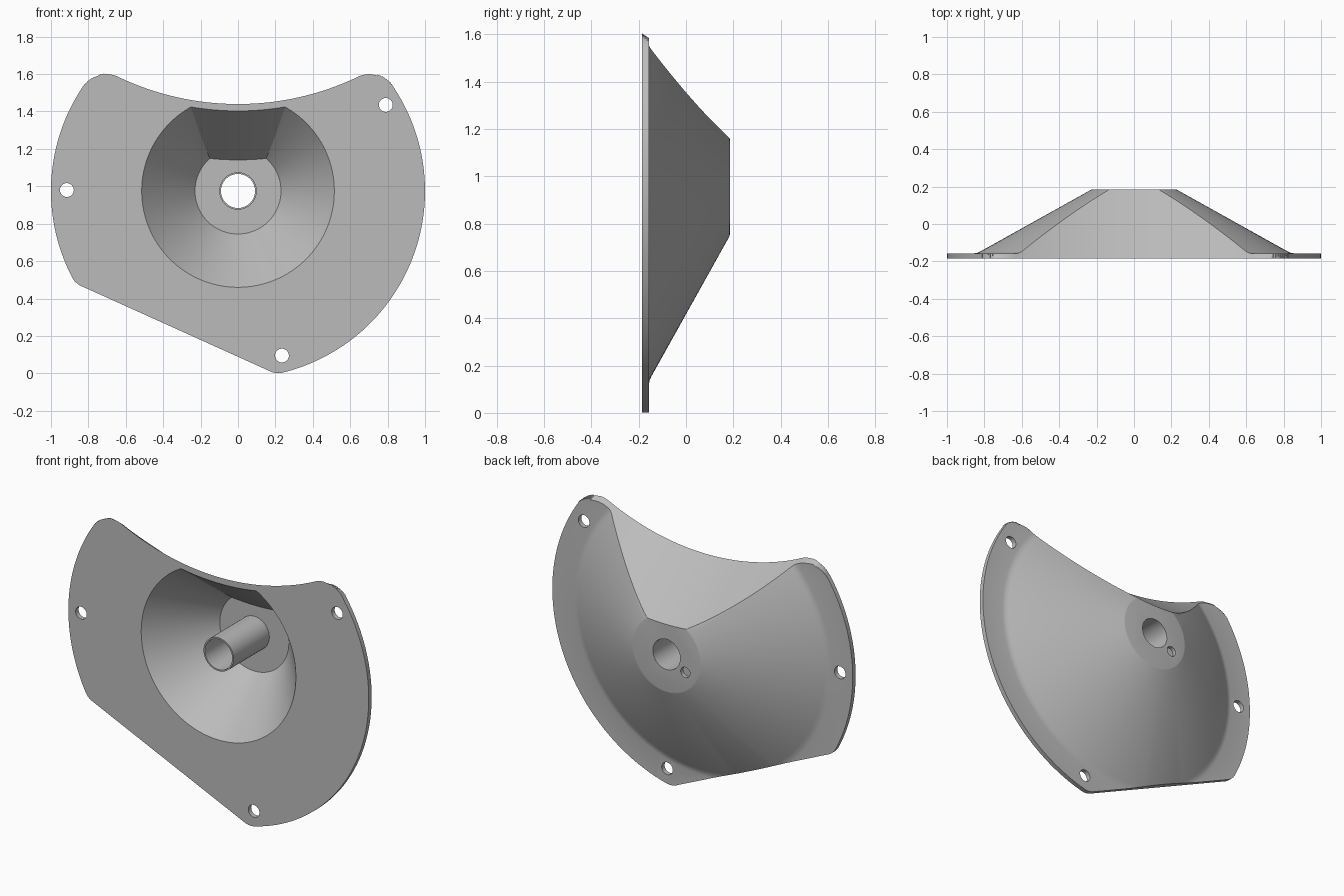
import bpy, bmesh, math
from math import sin, cos, atan2, sqrt, pi, radians

cube = bpy.data.objects.get("Cube")
if cube:
    bpy.data.objects.remove(cube, do_unlink=True)

AXIS_Z = 0.975           # height of the cone axis
FRONT, BACK = -0.185, 0.185
FLANGE = -0.157          # back face of the flange
SLOPE = 0.77             # fall of the scooped top towards the back

grey = bpy.data.materials.new("light_grey")
grey.use_nodes = True
grey.diffuse_color = (0.5, 0.5, 0.5, 1)
grey.node_tree.nodes["Principled BSDF"].inputs["Base Color"].default_value = (0.5, 0.5, 0.5, 1)


def skin(name, rings):
    """Closed solid from a stack of equal point rings."""
    bm = bmesh.new()
    rows = [[bm.verts.new(p) for p in ring] for ring in rings]
    n = len(rows[0])
    for a, b in zip(rows, rows[1:]):
        for i in range(n):
            j = (i + 1) % n
            bm.faces.new((a[i], a[j], b[j], b[i]))
    bm.faces.new(rows[0][::-1])
    bm.faces.new(rows[-1])
    bmesh.ops.recalc_face_normals(bm, faces=bm.faces)
    mesh = bpy.data.meshes.new(name)
    bm.to_mesh(mesh)
    bm.free()
    mesh.materials.append(grey)
    obj = bpy.data.objects.new(name, mesh)
    bpy.context.collection.objects.link(obj)
    return obj


def lathe(name, profile, x=0, z=AXIS_Z, n=128):
    """Turned solid about a y-parallel axis, profile of (radius, y)."""
    return skin(name, [[(x + r * cos(2 * pi * i / n), y, z + r * sin(2 * pi * i / n))
                        for i in range(n)] for r, y in profile])


def combine(obj, tool, operation):
    """Apply a boolean and discard the tool."""
    mod = obj.modifiers.new(operation.lower(), 'BOOLEAN')
    mod.operation, mod.object, mod.solver = operation, tool, 'EXACT'
    bpy.context.view_layer.update()
    result = bpy.data.meshes.new_from_object(
        obj.evaluated_get(bpy.context.evaluated_depsgraph_get()))
    obj.modifiers.clear()
    obj.data = result
    bpy.data.objects.remove(tool, do_unlink=True)


def arc(cx, cz, r, a0, a1, n, weight=lambda t: 0):
    return [(cx + r * cos(a0 + (a1 - a0) * i / n),
             cz + r * sin(a0 + (a1 - a0) * i / n), weight(i / n)) for i in range(n + 1)]


def outline():
    """Plate outline as (x, z, share of the top slope)."""
    # slanted lower edge and its two rounded corners
    f, dist, tilt = 0.1, 0.808, radians(-24.3)
    along, depth = sqrt((1 - f) ** 2 - (dist - f) ** 2), dist - f
    d, n = (cos(tilt), sin(tilt)), (-sin(tilt), cos(tilt))
    right = (along * d[0] - depth * n[0], along * d[1] - depth * n[1])
    left = (-along * d[0] - depth * n[0], -along * d[1] - depth * n[1])
    down = atan2(-n[1], -n[0])
    a_right, a_left = atan2(right[1], right[0]), atan2(left[1], left[0]) + 2 * pi
    # rounded upper lobes and the scooped top
    lx, lz, lobe = 0.705, 1.45, 0.15
    scoop_z, scoop_r = 2.927, 1.487
    a_lobe = atan2(lz - AXIS_Z, lx)
    a_top = atan2(scoop_z - lz, -lx)
    pts = arc(right[0], AXIS_Z + right[1], f, down, a_right, 10)
    pts += arc(0, AXIS_Z, 1, a_right, a_lobe, 48)[1:]
    pts += arc(lx, lz, lobe, a_lobe, a_top, 16, lambda t: min(1, 1.5 * t))[1:]
    pts += arc(0, scoop_z, scoop_r, a_top - pi, -a_top, 48, lambda t: 1)[1:]
    pts += arc(-lx, lz, lobe, pi - a_top, pi - a_lobe, 16, lambda t: min(1, 1.5 - 1.5 * t))[1:]
    pts += arc(0, AXIS_Z, 1, pi - a_lobe, a_left, 30)[1:]
    pts += arc(left[0], AXIS_Z + left[1], f, a_left, down + 2 * pi, 10)[1:]
    return pts


def envelope(drop=0):
    """Outline swept front to back with its top sloping down."""
    return skin("envelope", [[(x, y, z - drop - w * SLOPE * (y - FRONT))
                              for x, z, w in outline()] for y in (-0.25, 0.25)])


# flange and cone in one turned body, trimmed to the outline
body = lathe("cone_housing", [(1.02, FRONT), (1.02, FLANGE), (0.855, FLANGE), (0.838, -0.154),
                              (0.82, -0.146), (0.228, 0.184), (0.222, BACK)])
combine(body, envelope(), 'INTERSECT')

# hollow front with a sloping roof
cavity = lathe("cavity", [(0.5318, FRONT - 0.02), (0.23, 0.155)])
combine(cavity, envelope(0.037), 'INTERSECT')
combine(body, cavity, 'DIFFERENCE')

# central tube, bored right through
combine(body, lathe("tube", [(0.1, FRONT), (0.1, 0.17)], n=64), 'UNION')
combine(body, lathe("bore", [(0.091, -0.3), (0.091, 0.3)], n=64), 'DIFFERENCE')

# shallow locating hole in the hub
combine(body, lathe("pin_hole", [(0.031, 0.162), (0.031, 0.3)], -0.125, AXIS_Z - 0.075, 32),
        'DIFFERENCE')

# three fixing holes in the flange
for x, z in ((0.79, 1.435), (-0.915, 0.98), (0.235, 0.095)):
    combine(body, lathe("fixing_hole", [(0.037, -0.3), (0.037, 0)], x, z, 32), 'DIFFERENCE')

bpy.ops.object.select_all(action='DESELECT')
body.select_set(True)
bpy.context.view_layer.objects.active = body
bpy.ops.object.shade_smooth_by_angle(angle=radians(30))
